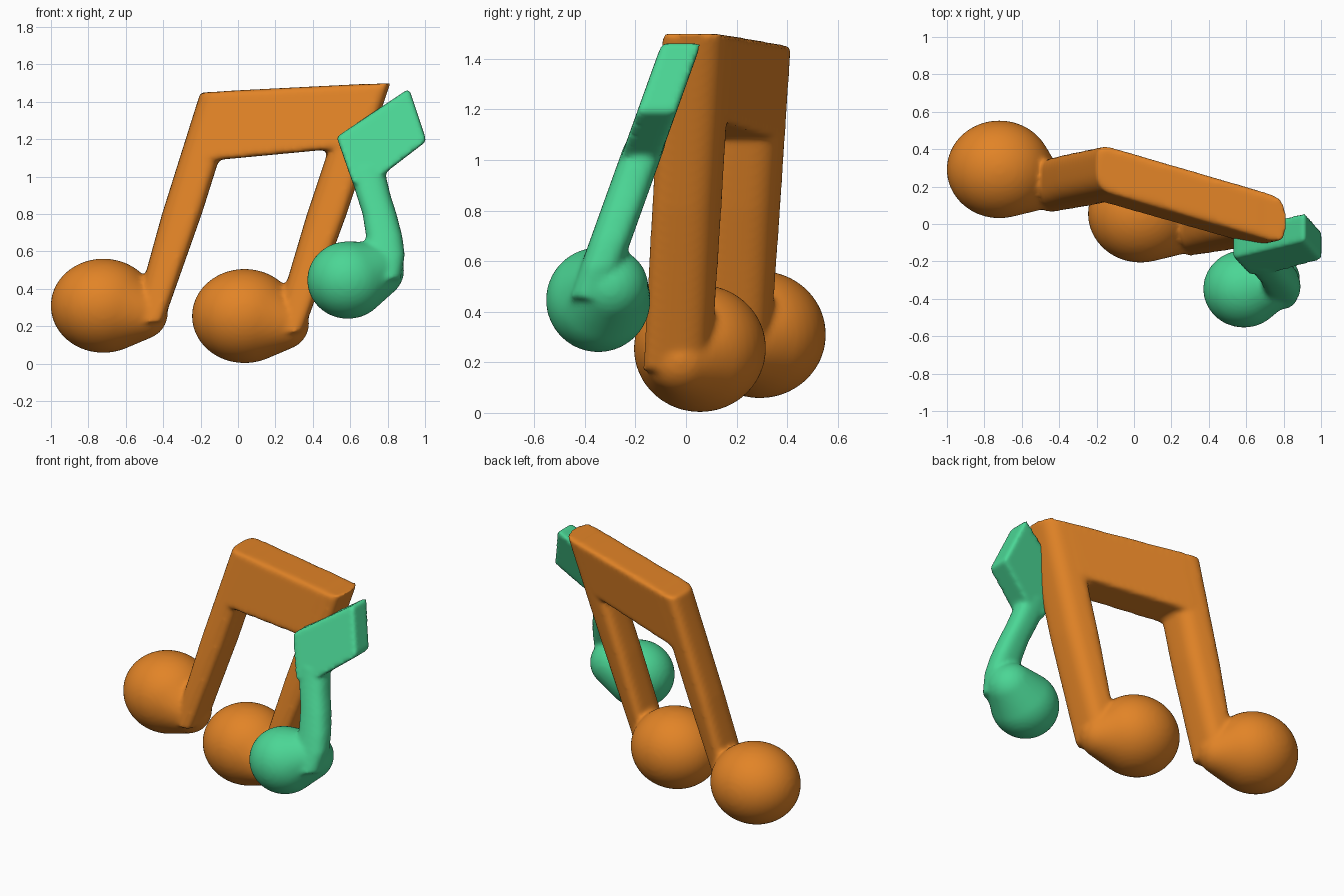
import bpy, bmesh, math
from mathutils import Vector

if "Cube" in bpy.data.objects:
    bpy.data.objects.remove(bpy.data.objects["Cube"], do_unlink=True)


def material(name, color):
    m = bpy.data.materials.new(name)
    m.use_nodes = True
    m.diffuse_color = (*color, 1)
    m.node_tree.nodes["Principled BSDF"].inputs["Base Color"].default_value = (*color, 1)
    return m


def loft(bm, sections, slope=(0, 0), power=2, steps=32):
    """Tube of superellipse rings (centre, half width, half depth), sheared by slope."""
    rings = []
    for (x, y, z), rx, ry in sections:
        ring = []
        for i in range(steps):
            a = math.tau * i / steps
            c, s = math.cos(a), math.sin(a)
            dx = math.copysign(abs(c) ** (2 / power), c) * rx
            dy = math.copysign(abs(s) ** (2 / power), s) * ry
            ring.append(bm.verts.new((x + dx, y + dy + slope[0] * dx, z + slope[1] * dx)))
        rings.append(ring)
    for low, high in zip(rings, rings[1:]):
        for i in range(steps):
            j = (i + 1) % steps
            bm.faces.new((low[i], low[j], high[j], high[i]))
    bm.faces.new(rings[0][::-1])
    bm.faces.new(rings[-1])


def slab(bm, outline, plane, half, bevel):
    """Front outline (x, z) laid on a leaning plane and thickened along y."""
    front = [bm.verts.new((x, plane(x, z) - half, z)) for x, z in outline]
    back = [bm.verts.new((x, plane(x, z) + half, z)) for x, z in outline]
    faces = [bm.faces.new(front), bm.faces.new(back[::-1])]
    for i in range(len(front)):
        j = (i + 1) % len(front)
        faces.append(bm.faces.new((front[j], front[i], back[i], back[j])))
    edges = list({e for f in faces for e in f.edges})
    bmesh.ops.bevel(bm, geom=edges, offset=bevel, segments=2, profile=0.5, affect='EDGES')


def egg(bm, big, radii, small, r):
    """Note head: hull around a large ellipsoid and a small ball at the stem."""
    verts = []
    for centre, scale in ((big, radii), (small, (r, r, r))):
        ball = bmesh.ops.create_uvsphere(bm, u_segments=40, v_segments=24, radius=1)["verts"]
        for v in ball:
            v.co = Vector(centre) + v.co * Vector(scale)
        verts += ball
    hull = bmesh.ops.convex_hull(bm, input=verts)
    inner = [g for g in hull["geom_interior"] if isinstance(g, bmesh.types.BMVert)]
    bmesh.ops.delete(bm, geom=inner, context='VERTS')


def finish(bm, name, mat, smoothing):
    """Fuse the overlapping parts and soften the joints."""
    bmesh.ops.recalc_face_normals(bm, faces=bm.faces)
    mesh = bpy.data.meshes.new(name)
    bm.to_mesh(mesh)
    bm.free()
    mesh.materials.append(mat)
    ob = bpy.data.objects.new(name, mesh)
    bpy.context.collection.objects.link(ob)
    fuse = ob.modifiers.new("fuse", 'REMESH')
    fuse.mode = 'VOXEL'
    fuse.voxel_size = 0.014
    fuse.use_smooth_shade = True
    soft = ob.modifiers.new("soften", 'SMOOTH')
    soft.factor = 0.5
    soft.iterations = smoothing
    return ob


orange = material("warm orange", (0.76, 0.23, 0.02))
green = material("mint green", (0.07, 0.67, 0.30))


# Beamed pair of notes
def pair_plane(x, z):
    return 0.017 - 0.3 * x + 0.16 * z


bm = bmesh.new()
for x_mid, lean, top, shift in ((-0.3, 0.315, 1.455, (0, 0, 0)),
                                (0.475, 0.333, 1.495, (0.755, -0.237, -0.055))):
    # stem
    sections = []
    for z in (0.22 + shift[2], 0.8, top):
        x = x_mid + lean * (z - 0.8)
        wide = 0.085 if z < 0.3 else 0.108
        sections.append(((x, pair_plane(x, z), z), wide, 0.126))
    loft(bm, sections, slope=(-0.3, 0.05), power=3.2)
    # head
    off = Vector(shift)
    egg(bm, Vector((-0.72, 0.292, 0.31)) + off, (0.282, 0.262, 0.252),
        Vector((-0.515, 0.215, 0.27)) + off, 0.14)
# beam
slab(bm, [(-0.21, 1.08), (0.585, 1.155), (0.70, 1.497), (-0.09, 1.457)],
     pair_plane, 0.127, 0.02)
finish(bm, "beamed_notes", orange, 8)


# Single note
def single_plane(x, z):
    return -0.112 + 0.36 * (z - 1.2)


bm = bmesh.new()
# flag
slab(bm, [(0.615, 0.96), (0.78, 1.015), (1.008, 1.19), (0.915, 1.472), (0.527, 1.213)],
     single_plane, 0.078, 0.012)
# curved stem
path = [(0.76, 0.45, 0.11), (0.785, 0.58, 0.107), (0.782, 0.68, 0.097),
        (0.757, 0.8, 0.091), (0.725, 0.9, 0.091), (0.685, 1.05, 0.095)]
loft(bm, [((x, single_plane(x, z), z), w, 0.082) for x, z, w in path], power=2.6)
# head
egg(bm, (0.587, -0.347, 0.447), (0.217, 0.207, 0.207), (0.738, -0.30, 0.50), 0.15)
finish(bm, "single_note", green, 5)
